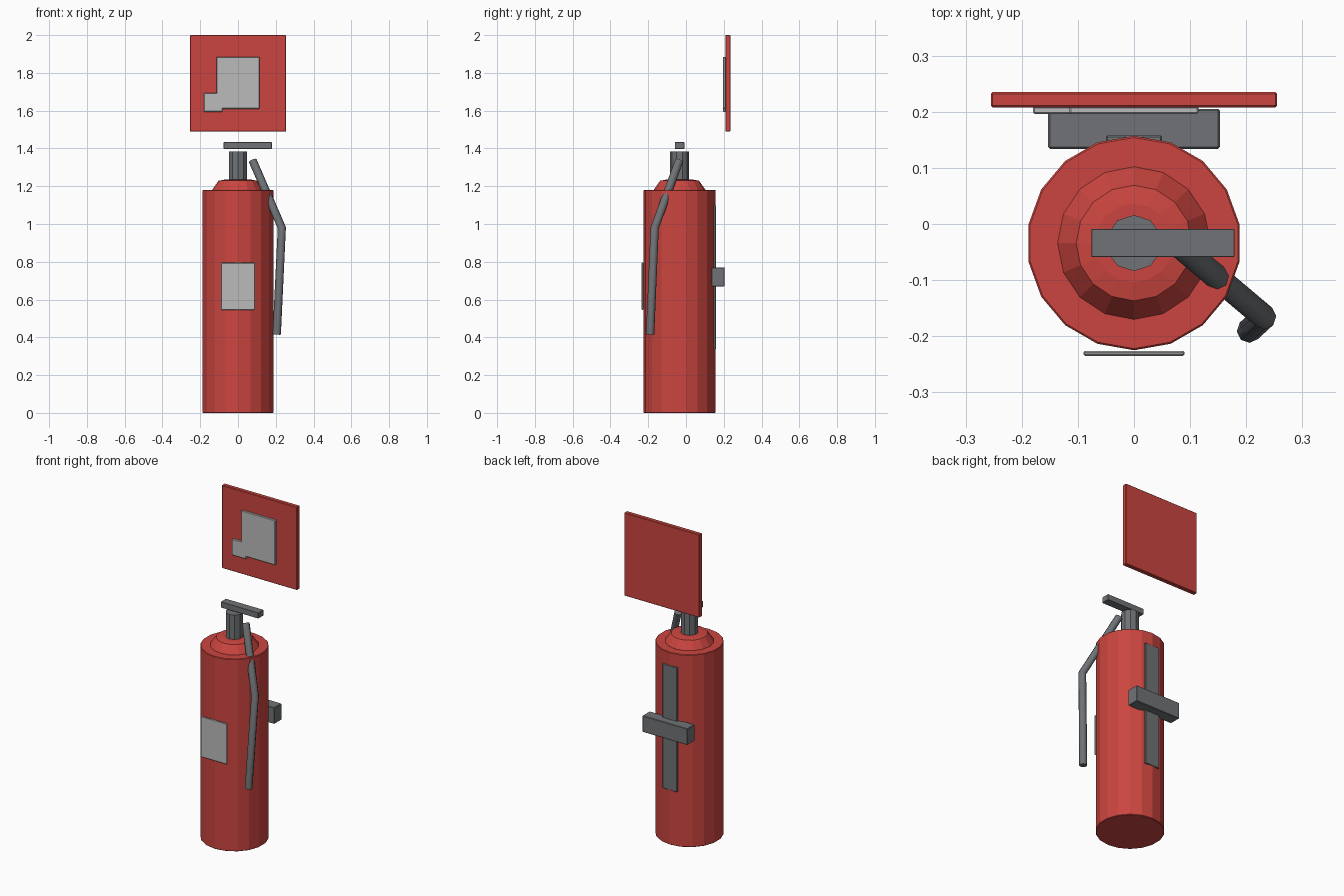
import bpy, bmesh, math

if "Cube" in bpy.data.objects:
    bpy.data.objects.remove(bpy.data.objects["Cube"])


def material(name, rgb):
    m = bpy.data.materials.new(name)
    m.diffuse_color = (*rgb, 1)
    m.use_nodes = True
    m.node_tree.nodes["Principled BSDF"].inputs["Base Color"].default_value = m.diffuse_color
    return m


RED = material("red_paint", (0.60, 0.06, 0.05))
DARK = material("dark_metal", (0.16, 0.17, 0.18))
LIGHT = material("light_panel", (0.50, 0.50, 0.50))


def finish(name, bm, mat):
    bmesh.ops.recalc_face_normals(bm, faces=bm.faces)
    mesh = bpy.data.meshes.new(name)
    bm.to_mesh(mesh)
    bm.free()
    mesh.materials.append(mat)
    ob = bpy.data.objects.new(name, mesh)
    bpy.context.collection.objects.link(ob)
    return ob


def box(name, xs, ys, zs, mat, bevel=0.003):
    bm = bmesh.new()
    bmesh.ops.create_cube(bm, size=1)
    for v in bm.verts:
        v.co = [(a + b) / 2 + c * (b - a) for c, (a, b) in zip(v.co, (xs, ys, zs))]
    ob = finish(name, bm, mat)
    mod = ob.modifiers.new("bevel", 'BEVEL')
    mod.width = bevel
    mod.segments = 1
    return ob


def lathe(name, profile, sides, mat, cy=-0.034):
    """Stack rings of (radius, z) around a vertical axis and cap both ends."""
    bm = bmesh.new()
    rings = []
    for r, z in profile:
        angles = [2 * math.pi * i / sides for i in range(sides)]
        rings.append([bm.verts.new((r * math.sin(a), cy + r * math.cos(a), z)) for a in angles])
    for lo, hi in zip(rings, rings[1:]):
        for i in range(sides):
            j = (i + 1) % sides
            bm.faces.new((lo[i], lo[j], hi[j], hi[i]))
    bm.faces.new(rings[0])
    bm.faces.new(rings[-1])
    return finish(name, bm, mat)


# Cylinder body, sloped shoulder and valve neck
lathe("tank", [(0.188, 0), (0.191, 0.003), (0.191, 1.177), (0.188, 1.18)], 18, RED)
lathe("shoulder", [(0.137, 1.17), (0.136, 1.182), (0.103, 1.229), (0.07, 1.235)], 16, RED)
lathe("valve_neck", [(0.05, 1.20), (0.05, 1.385)], 10, DARK)

# Lever floating above the neck
box("lever", (-0.076, 0.179), (-0.059, -0.009), (1.398, 1.433), DARK, 0.001)

# Bent hose
curve = bpy.data.curves.new("hose", 'CURVE')
curve.dimensions = '3D'
curve.bevel_depth = 0.022
curve.bevel_resolution = 2
curve.use_fill_caps = True
path = [(0.078, -0.036, 1.335), (0.232, -0.166, 0.98), (0.205, -0.19, 0.415)]
spline = curve.splines.new('POLY')
spline.points.add(len(path) - 1)
for point, co in zip(spline.points, path):
    point.co = (*co, 1)
curve.materials.append(DARK)
bpy.context.collection.objects.link(bpy.data.objects.new("hose", curve))

# Front label
box("front_label", (-0.09, 0.09), (-0.235, -0.226), (0.545, 0.795), LIGHT)

# Wall bracket: upright strip and crossbar
box("bracket_strip", (-0.05, 0.05), (0.135, 0.158), (0.335, 1.10), DARK)
box("bracket_bar", (-0.153, 0.153), (0.134, 0.205), (0.67, 0.77), DARK)

# Wall sign with raised panels
box("sign", (-0.255, 0.255), (0.208, 0.235), (1.49, 2.0), RED)
box("sign_panel", (-0.115, 0.115), (0.196, 0.21), (1.61, 1.885), LIGHT)
box("sign_small_panel", (-0.18, -0.082), (0.196, 0.21), (1.594, 1.694), LIGHT)
